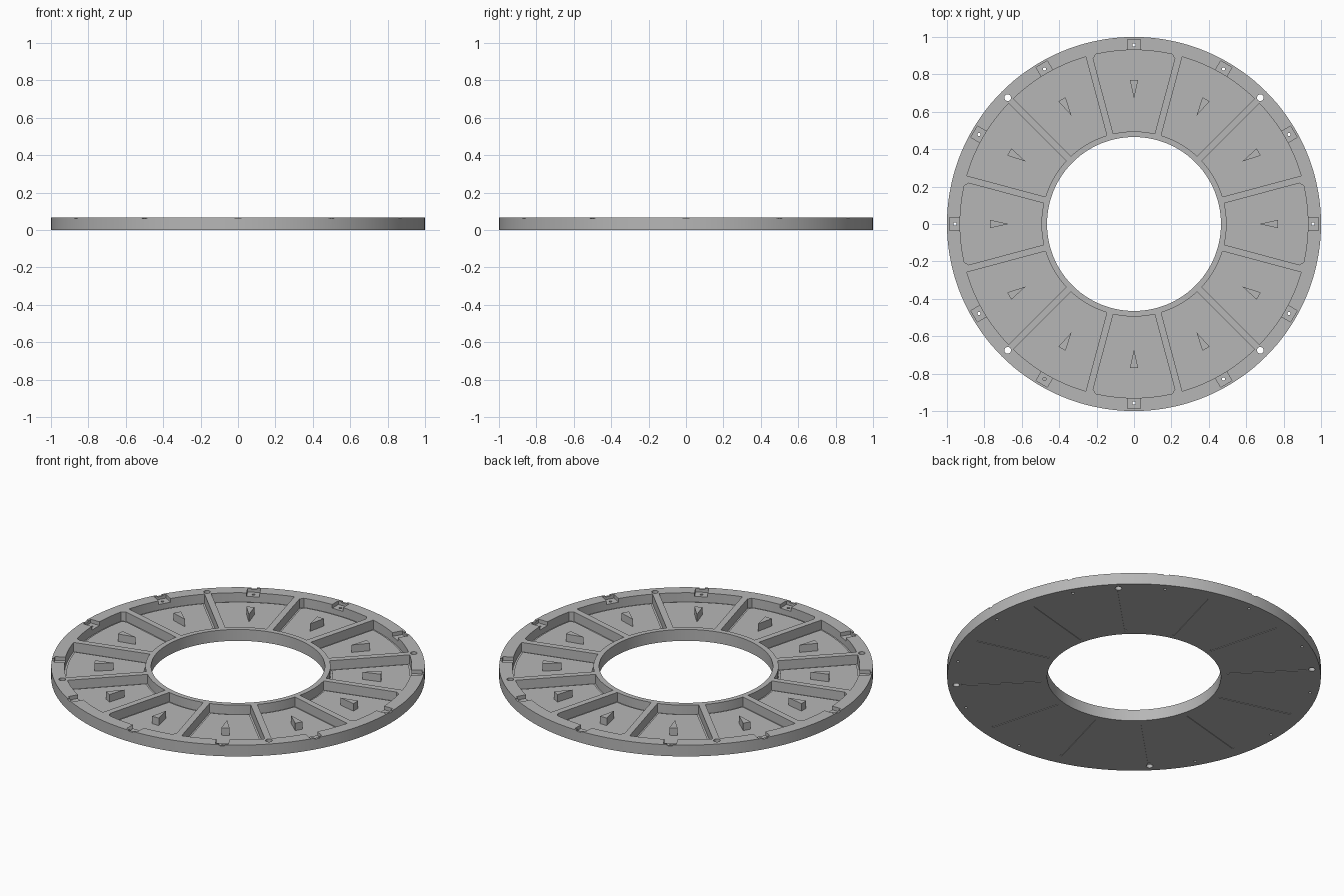
import bpy, bmesh
from math import sin, cos, asin, pi, radians

if "Cube" in bpy.data.objects:
    bpy.data.objects.remove(bpy.data.objects["Cube"])

H, R_OUT, R_IN = 0.067, 1.0, 0.465
FLOOR = 0.012
STEP = pi / 6

grey = bpy.data.materials.new("light grey")
grey.use_nodes = True
colour = (0.47, 0.47, 0.47, 1)
grey.diffuse_color = colour
grey.node_tree.nodes["Principled BSDF"].inputs["Base Color"].default_value = colour


def polar(r, a):
    return (r * cos(a), r * sin(a))


def prisms(name, outlines, z0, z1):
    """One object holding an upright prism for each counter-clockwise outline."""
    bm = bmesh.new()
    for pts in outlines:
        low = [bm.verts.new((x, y, z0)) for x, y in pts]
        top = [bm.verts.new((x, y, z1)) for x, y in pts]
        bm.faces.new(low[::-1])
        bm.faces.new(top)
        for i in range(len(pts)):
            j = (i + 1) % len(pts)
            bm.faces.new((low[i], low[j], top[j], top[i]))
    mesh = bpy.data.meshes.new(name)
    bm.to_mesh(mesh)
    bm.free()
    mesh.materials.append(grey)
    ob = bpy.data.objects.new(name, mesh)
    bpy.context.collection.objects.link(ob)
    return ob


def sector(k, inset, n=14):
    """Outline of one pocket between two spokes, shrunk by inset."""
    mid, half = k * STEP, STEP / 2
    r0, r1, gap = 0.495 + inset, 0.93 - inset, 0.018 + inset
    a0, a1 = half - asin(gap / r0), half - asin(gap / r1)
    clip = 0.02 if k % 3 == 0 else 0.0
    a2 = a1 - clip
    pts = [polar(r1, mid - a2 + 2 * a2 * i / n) for i in range(n + 1)]
    if clip:
        rc = r1 - clip
        ac = half - asin(gap / rc)
        pts = [polar(rc, mid - ac)] + pts + [polar(rc, mid + ac)]
    return pts + [polar(r0, mid + a0 - 2 * a0 * i / n) for i in range(n + 1)]


def box(a, r0, r1, w):
    """Rectangle lying along the radius at angle a."""
    return turn(a, [(r0, -w / 2), (r1, -w / 2), (r1, w / 2), (r0, w / 2)])


def turn(a, pts):
    return [(x * cos(a) - y * sin(a), x * sin(a) + y * cos(a)) for x, y in pts]


def disc(a, r, radius, n=20):
    cx, cy = polar(r, a)
    return [(cx + radius * cos(2 * pi * i / n), cy + radius * sin(2 * pi * i / n)) for i in range(n)]


# Main ring: rectangular section swept around the axis
N = 144
bm = bmesh.new()
loops = [[bm.verts.new((*polar(r, 2 * pi * i / N), z)) for i in range(N)]
         for r, z in ((R_IN, 0), (R_OUT, 0), (R_OUT, H), (R_IN, H))]
for s in range(4):
    p, q = loops[s], loops[(s + 1) % 4]
    for i in range(N):
        j = (i + 1) % N
        bm.faces.new((p[i], p[j], q[j], q[i]))
bmesh.ops.recalc_face_normals(bm, faces=bm.faces)
mesh = bpy.data.meshes.new("ring_frame")
bm.to_mesh(mesh)
bm.free()
mesh.materials.append(grey)
ring = bpy.data.objects.new("ring_frame", mesh)
bpy.context.collection.objects.link(ring)

# Cutters: pockets, rim notches, lip dips, screw holes and underside seams
turns = [k * STEP for k in range(12)]
corners = [pi / 4 + k * pi / 2 for k in range(4)]
holes = [disc(a, 0.957, 0.008, 12) for a in turns] + [disc(a, 0.955, 0.018) for a in corners]
cutters = [
    prisms("pocket_cutter", [sector(k, 0) for k in range(12)], FLOOR, H + 0.1),
    prisms("notch_cutter", [box(a, 0.92, 0.987, 0.07) for a in turns], 0.045, H + 0.1),
    prisms("lip_cutter", [box(a, 0.97, 1.05, 0.03) for a in turns], H - 0.006, H + 0.1),
    prisms("hole_cutter", holes, -0.1, H + 0.1),
    prisms("seam_cutter", [box(a + STEP / 2, 0.5, 0.925, 0.014) for a in turns], -0.1, 0.003),
]
bpy.context.view_layer.objects.active = ring
for cutter in cutters:
    cutter.hide_render = True
    mod = ring.modifiers.new(cutter.name, "BOOLEAN")
    mod.operation = "DIFFERENCE"
    mod.solver = "EXACT"
    mod.object = cutter
    bpy.ops.object.modifier_apply(modifier=mod.name)
for cutter in cutters:
    bpy.data.objects.remove(cutter)

bpy.ops.object.select_all(action="DESELECT")
ring.select_set(True)
bpy.ops.object.shade_smooth_by_angle(angle=radians(20))

# Floor panels set slightly in from the pocket walls
prisms("floor_panels", [sector(k, 0.01) for k in range(12)], FLOOR - 0.004, FLOOR + 0.004)

# Wedge blocks pointing at the centre
wedge = [(0.67, 0), (0.77, -0.022), (0.77, 0.022)]
prisms("wedge_blocks", [turn(a, wedge) for a in turns], FLOOR, 0.06)
